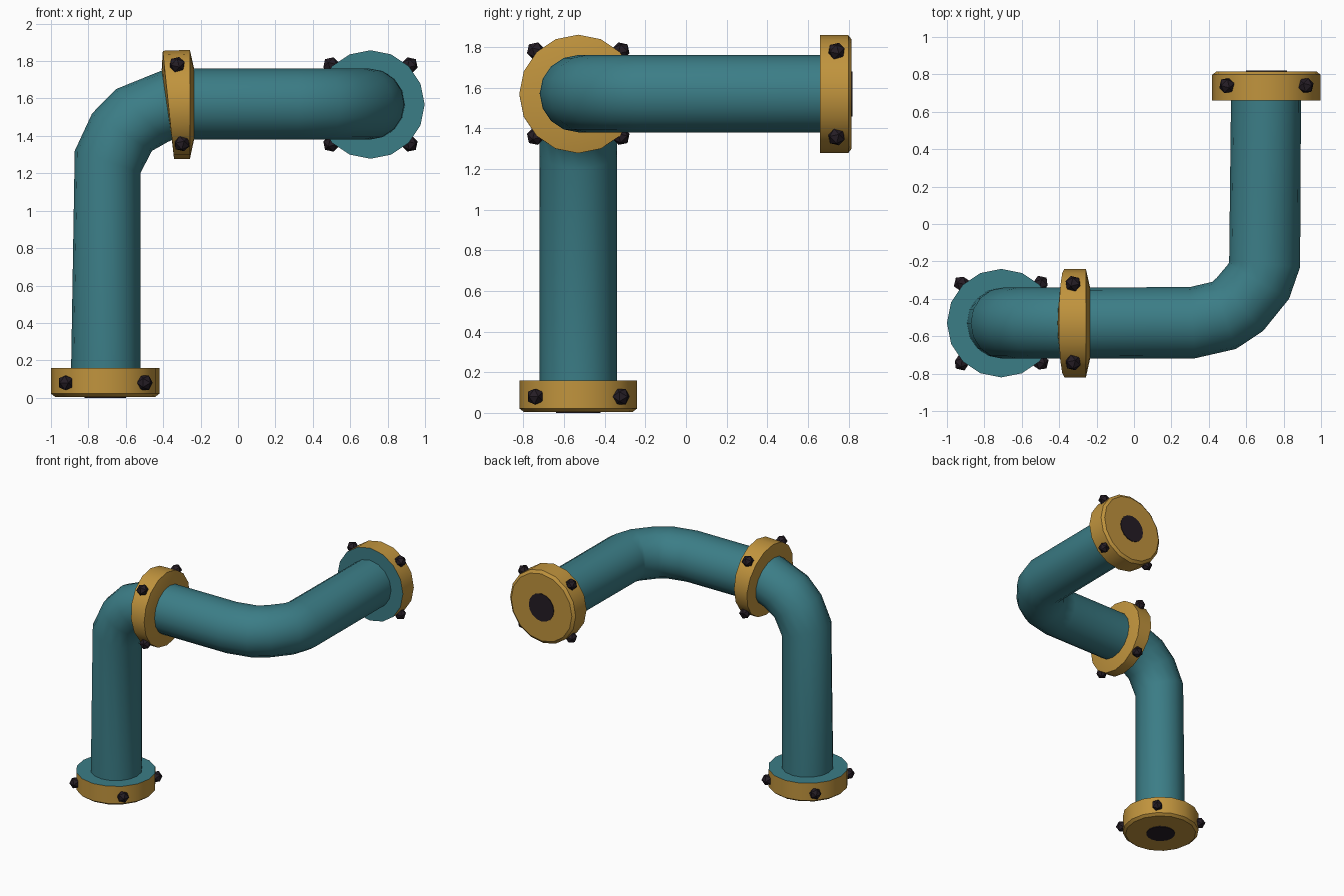
import bpy, bmesh, math
from mathutils import Vector, Matrix

if "Cube" in bpy.data.objects:
    bpy.data.objects.remove(bpy.data.objects["Cube"])

def material(name, rgb):
    m = bpy.data.materials.new(name)
    m.diffuse_color = (*rgb, 1)
    m.use_nodes = True
    m.node_tree.nodes["Principled BSDF"].inputs["Base Color"].default_value = m.diffuse_color
    return m

TEAL = material("teal paint", (0.044, 0.205, 0.24))
GOLD = material("brass", (0.53, 0.295, 0.047))
DARK = material("dark iron", (0.018, 0.012, 0.018))
SIDES = 16

def finish(name, bm, mats, smooth=True):
    bmesh.ops.recalc_face_normals(bm, faces=bm.faces)
    me = bpy.data.meshes.new(name)
    bm.to_mesh(me)
    bm.free()
    for m in mats:
        me.materials.append(m)
    ob = bpy.data.objects.new(name, me)
    bpy.context.collection.objects.link(ob)
    if smooth:
        bpy.context.view_layer.objects.active = ob
        ob.select_set(True)
        bpy.ops.object.shade_smooth_by_angle(angle=math.radians(35))
        ob.select_set(False)
    return ob

def loft(name, sections, mats, band_mats=None):
    """Each section: (outer point, inner point, half-width vector)."""
    bm = bmesh.new()
    rings = []
    for p, q, w in sections:
        p, q, w = Vector(p), Vector(q), Vector(w)
        c, u = (p + q) / 2, (p - q) / 2
        rings.append([bm.verts.new(c + u * math.cos(a) + w * math.sin(a))
                      for a in (math.tau * i / SIDES for i in range(SIDES))])
    for k, (a, b) in enumerate(zip(rings, rings[1:])):
        for i in range(SIDES):
            j = (i + 1) % SIDES
            f = bm.faces.new((a[i], a[j], b[j], b[i]))
            f.material_index = band_mats[k] if band_mats else 0
    bm.faces.new(rings[0])
    bm.faces.new(rings[-1])
    return finish(name, bm, mats)

def bolt(name, pos):
    bm = bmesh.new()
    direction = Vector(pos[1])
    rot = direction.to_track_quat('Z', 'Y').to_matrix().to_4x4()
    bmesh.ops.create_icosphere(bm, subdivisions=1, radius=0.045,
                               matrix=Matrix.Translation(pos[0]) @ rot)
    finish(name, bm, [DARK], smooth=False)

R, Y, Z = 0.19, -0.53, 1.57

# riser pipe with its elbow in the front plane
riser = [((-0.893, 0.12), (-0.52, 0.12)), ((-0.873, 1.32), (-0.52, 1.205)),
         ((-0.78, 1.52), (-0.46, 1.32)), ((-0.653, 1.65), (-0.375, 1.368)),
         ((-0.406, 1.75), (-0.352, 1.378)), ((-0.33, 1.76), (-0.30, 1.38))]
loft("riser_pipe", [((p[0], Y, p[1]), (q[0], Y, q[1]), (0, R, 0))
                    for p, q in riser], [TEAL])

# cross pipe with its elbow in the horizontal plane
cross = [((-0.30, -0.72), (-0.30, -0.34)), ((0.326, -0.718), (0.30, -0.337)),
         ((0.545, -0.668), (0.42, -0.309)), ((0.69, -0.572), (0.442, -0.288)),
         ((0.829, -0.40), (0.506, -0.212)), ((0.888, -0.23), (0.509, -0.195)),
         ((0.893, 0.70), (0.519, 0.70))]
loft("cross_pipe", [((p[0], p[1], Z), (q[0], q[1], Z), (0, 0, R))
                    for p, q in cross], [TEAL])

# tilted joint collar in the middle
collar = [((-0.408, 1.755), (-0.352, 1.375), 0.19), ((-0.402, 1.855), (-0.342, 1.277), 0.29),
          ((-0.257, 1.86), (-0.257, 1.277), 0.29), ((-0.235, 1.76), (-0.235, 1.38), 0.19)]
loft("middle_collar", [((p[0], Y, p[1]), (q[0], Y, q[1]), (0, w, 0))
                       for p, q, w in collar], [GOLD])

# end flanges: teal inner face, brass rim and mouth, dark bore plate
def flange(name, matrix):
    profile = [(0.268, 0.005), (0.29, 0.022), (0.29, 0.16), (0.18, 0.16)]
    ob = loft(name, [((r, 0, z), (-r, 0, z), (0, r, 0)) for r, z in profile],
              [GOLD, TEAL], [0, 0, 1])
    ob.matrix_world = matrix
    plate = loft(name + "_bore", [((r, 0, z), (-r, 0, z), (0, r, 0))
                                  for r, z in ((0.11, 0.0), (0.11, 0.007))], [DARK])
    plate.matrix_world = matrix
    for i in range(4):
        a = math.radians(45 + 90 * i)
        d = Vector((math.cos(a), math.sin(a), 0))
        bolt(f"{name}_bolt_{i + 1}",
             (matrix @ (d * 0.298 + Vector((0, 0, 0.08))), matrix.to_3x3() @ d))

flange("base_flange", Matrix.Translation((-0.71, Y, 0)))
flange("outlet_flange", Matrix.Translation((0.708, 0.82, Z - 0.002))
       @ Matrix.Rotation(math.pi / 2, 4, 'X'))

# collar bolts follow the tilt of the collar
for i in range(4):
    a = math.radians(45 + 90 * i)
    d = Vector((0, math.cos(a), math.sin(a)))
    bolt(f"collar_bolt_{i + 1}",
         (Vector((-0.313 - 0.06 * d.z * 0.3, Y, Z)) + d * 0.298, d))
